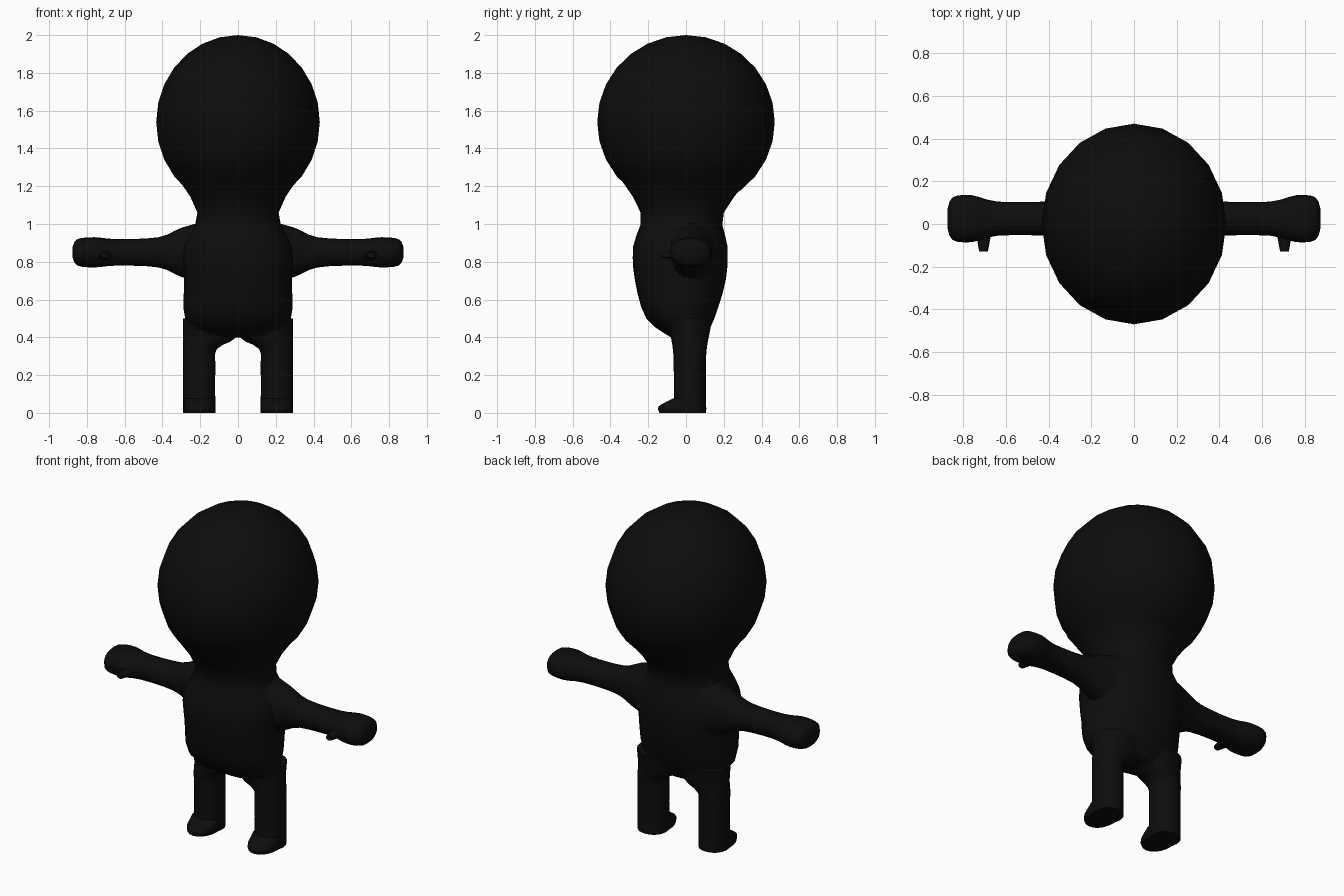
import bpy, bmesh, math

if "Cube" in bpy.data.objects:
    bpy.data.objects.remove(bpy.data.objects["Cube"])

shade = (0.004, 0.004, 0.004, 1)
black = bpy.data.materials.new("soft black")
black.use_nodes = True
black.diffuse_color = shade
black.node_tree.nodes["Principled BSDF"].inputs["Base Color"].default_value = shade


def smooth_rings(rings, steps=3):
    """Pass a smooth curve through the key rings and sample it evenly."""
    padded = [rings[0], *rings, rings[-1]]
    result = []
    for before, start, end, after in zip(padded, padded[1:], padded[2:], padded[3:]):
        for step in range(steps):
            t = step / steps
            result.append([
                q + t / 2 * (r - p + t * (2 * p - 5 * q + 4 * r - s + t * (3 * (q - r) + s - p)))
                for p, q, r, s in zip(before, start, end, after)])
    return result + [rings[-1]]


def loft(name, axis, rings, sides=20, power=2.2):
    """Skin rounded rings: (position, radius a, radius b, centre a, centre b)."""
    bm = bmesh.new()
    loops = []
    for position, radius_a, radius_b, centre_a, centre_b in smooth_rings(rings):
        loop = []
        for i in range(sides):
            angle = math.tau * i / sides
            c, s = math.cos(angle), math.sin(angle)
            a = centre_a + radius_a * math.copysign(abs(c) ** (2 / power), c)
            b = centre_b + radius_b * math.copysign(abs(s) ** (2 / power), s)
            point = [a, b]
            point.insert("xyz".index(axis), position)
            loop.append(bm.verts.new(point))
        loops.append(loop)
    for low, high in zip(loops, loops[1:]):
        for i in range(sides):
            j = (i + 1) % sides
            bm.faces.new((low[i], low[j], high[j], high[i]))
    bm.faces.new(loops[0])
    bm.faces.new(loops[-1])
    bmesh.ops.recalc_face_normals(bm, faces=bm.faces)
    mesh = bpy.data.meshes.new(name)
    bm.to_mesh(mesh)
    bm.free()
    mesh.materials.append(black)
    part = bpy.data.objects.new(name, mesh)
    bpy.context.collection.objects.link(part)
    return part


# Torso and neck: height, half width, half depth, forward shift
torso = [(0.4, 0.17, 0.09, 0.01), (0.5, 0.28, 0.18, -0.03), (0.7, 0.285, 0.24, -0.03),
         (0.88, 0.29, 0.25, -0.03), (1.06, 0.215, 0.22, -0.02), (1.3, 0.36, 0.39, 0)]
body = loft("body", "z", [(z, w, d, 0, shift) for z, w, d, shift in torso], sides=24)

# Round head
bpy.ops.mesh.primitive_uv_sphere_add(
    segments=20, ring_count=14, radius=1, location=(0, 0, 1.54), scale=(0.433, 0.47, 0.46))
head = bpy.context.object
head.name = "head"
head.data.materials.append(black)
parts = [head]

# Limbs: distance along the limb and two radii
arm = [(0.15, 0.15, 0.17), (0.3, 0.1, 0.13), (0.42, 0.08, 0.08), (0.64, 0.08, 0.07),
       (0.76, 0.11, 0.08), (0.85, 0.1, 0.07), (0.875, 0.04, 0.03)]
leg = [(0, 0.085, 0.085), (0.25, 0.085, 0.085), (0.34, 0.09, 0.09),
       (0.4, 0.14, 0.1), (0.5, 0.14, 0.12)]
foot = [(0, 0.08, 0.12), (0.035, 0.085, 0.125), (0.075, 0.08, 0.05)]
thumb = [(0, 0.045, 0.03), (-0.13, 0.02, 0.015)]

for label, side in (("left", 1), ("right", -1)):
    parts += [
        loft(label + "_arm", "x", [(side * x, a, b, 0.025, 0.85) for x, a, b in arm]),
        # The outer side of the leg stays straight while the inner side flares
        loft(label + "_leg", "z", [(z, a, b, side * (0.29 - a), 0.02) for z, a, b in leg]),
        loft(label + "_foot", "z", [(z, a, b, side * 0.205, -0.02) for z, a, b in foot]),
        loft(label + "_thumb", "y", [(y, a, b, side * 0.705, 0.835) for y, a, b in thumb]),
    ]

# Weld everything into one continuous skin
bpy.context.view_layer.objects.active = body
for part in parts:
    weld = body.modifiers.new("weld", "BOOLEAN")
    weld.operation = "UNION"
    weld.solver = "EXACT"
    weld.object = part
    bpy.ops.object.modifier_apply(modifier=weld.name)
    bpy.data.objects.remove(part)

bpy.ops.object.select_all(action="DESELECT")
body.select_set(True)
bpy.ops.object.shade_smooth_by_angle(angle=math.radians(60))
